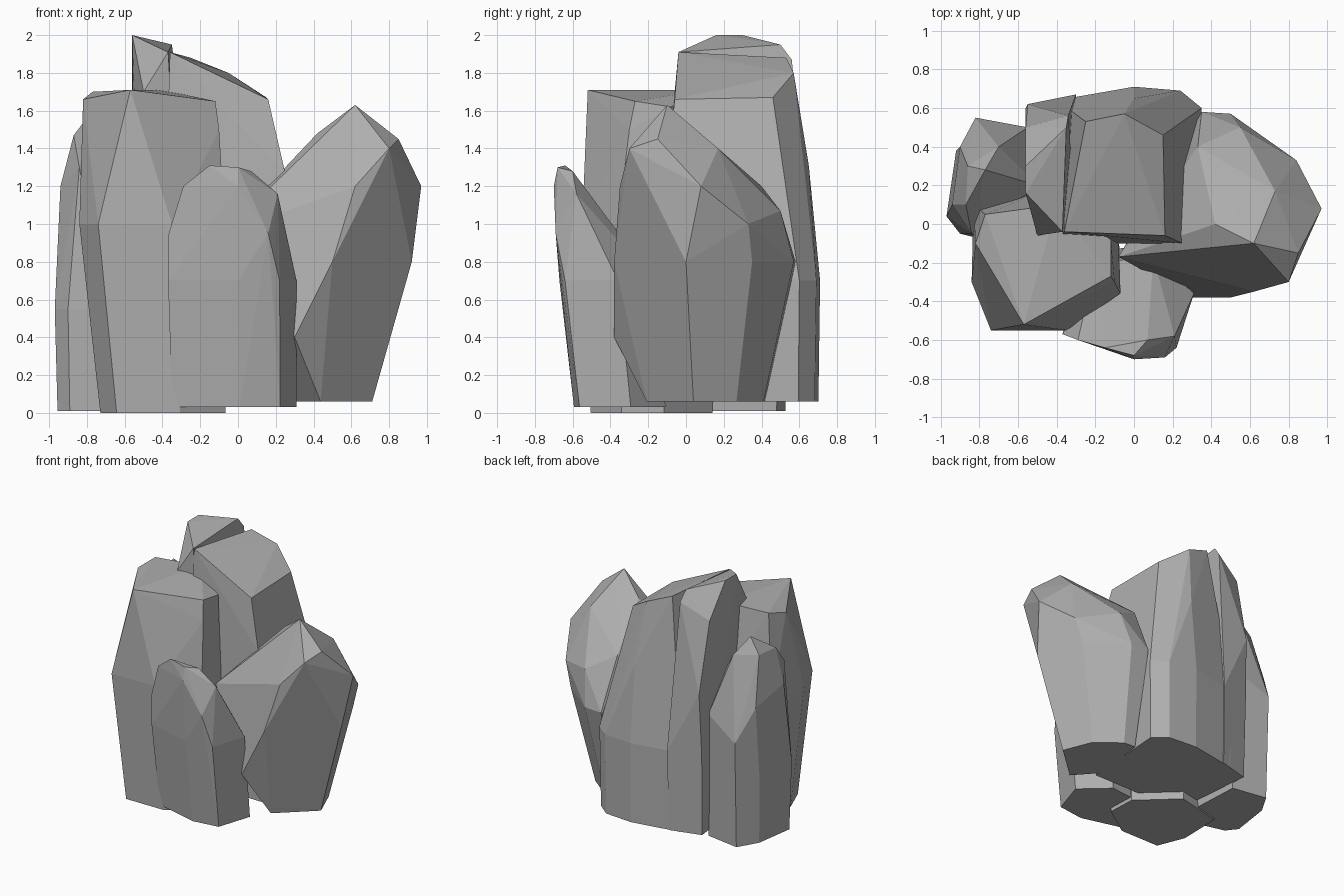
import bpy
import bmesh
from math import radians
from mathutils import Vector

default_cube = bpy.data.objects.get("Cube")
if default_cube:
    bpy.data.objects.remove(default_cube, do_unlink=True)


def make_material(name, grey):
    colour = (grey, grey, grey, 1)
    material = bpy.data.materials.new(name)
    material.use_nodes = True
    material.diffuse_color = colour
    shader = material.node_tree.nodes["Principled BSDF"]
    shader.inputs["Base Color"].default_value = colour
    shader.inputs["Roughness"].default_value = 0.9
    return material


stone = make_material("grey stone", 0.43)


def foot_ring(belt, base, taper, shift):
    """Shrink the belt outline towards its middle and lay it on the ground."""
    outline = [Vector(corner) for corner in belt]
    middle = sum(outline, Vector((0, 0))) / len(outline)
    ring = [middle.lerp(corner, taper) + Vector(shift) for corner in outline]
    return [(corner.x, corner.y, base) for corner in ring]


def make_rock(name, belt, waist, crown, base, taper, shift=(0, 0)):
    """Wrap a faceted boulder around a foot, a belt and its crown corners."""
    corners = foot_ring(belt, base, taper, shift)
    corners += [(x, y, waist) for x, y in belt]
    corners += crown
    mesh = bpy.data.meshes.new(name)
    bm = bmesh.new()
    for corner in corners:
        bm.verts.new(corner)
    hull = bmesh.ops.convex_hull(bm, input=bm.verts[:])
    unused = {item for item in hull["geom_interior"] + hull["geom_unused"]
              if isinstance(item, bmesh.types.BMVert)}
    bmesh.ops.delete(bm, geom=list(unused), context="VERTS")
    # Merge nearly coplanar triangles into broad chiselled facets
    bmesh.ops.dissolve_limit(bm, angle_limit=radians(3),
                             verts=bm.verts[:], edges=bm.edges[:])
    bmesh.ops.recalc_face_normals(bm, faces=bm.faces[:])
    bm.to_mesh(mesh)
    bm.free()
    mesh.materials.append(stone)
    rock = bpy.data.objects.new(name, mesh)
    bpy.context.scene.collection.objects.link(rock)


# Tall flat-topped block at the front
make_rock(
    name="front_tall_rock",
    belt=[(-.74, -.55), (-.35, -.55), (-.07, -.36), (-.08, -.1),
          (-.4, .2), (-.83, .1), (-.84, -.3)],
    waist=1,
    crown=[(-.77, .05, 1.7), (-.82, -.1, 1.66), (-.57, -.52, 1.71),
           (-.4, .1, 1.71), (-.12, -.08, 1.62), (-.12, -.27, 1.65),
           (-.1, -.3, 1.5)],
    base=0, taper=.86, shift=(.06, 0),
)

# Tallest mass at the back, falling away to the right
make_rock(
    name="back_rock",
    belt=[(.3, -.1), (.35, .6), (.24, .69), (0, .71), (-.4, .64),
          (-.4, -.1)],
    waist=.7,
    crown=[(-.36, -.04, 1.91), (-.25, .53, 1.88), (.16, -.06, 1.66),
           (.15, .46, 1.67), (-.05, .57, 1.8), (.25, -.1, 1.27),
           (0, .65, 1.31)],
    base=.06, taper=.97,
)

# Sharp crest split from the back mass by a groove
make_rock(
    name="back_crest",
    belt=[(-.56, .6), (-.3, .67), (-.3, 0), (-.5, 0)],
    waist=.7,
    crown=[(-.56, .16, 2), (-.56, .3, 2), (-.35, .5, 1.95),
           (-.37, -.04, 1.91), (-.5, -.06, 1.7), (-.34, .56, 1.87),
           (-.56, .5, 1.75), (-.55, .62, 1.2)],
    base=.06, taper=.95,
)

# Leaning pointed boulder on the right, with a spur towards the middle
make_rock(
    name="right_rock",
    belt=[(.92, 0), (.78, .35), (.5, .57), (.35, .58), (.25, -.1),
          (.5, -.38)],
    waist=.8,
    crown=[(.62, -.1, 1.63), (.42, 0, 1.48), (.73, .17, 1.4),
           (.33, .4, 1.2), (.55, .5, 1.07), (.85, -.15, 1.45),
           (.8, -.3, 1.4), (.62, -.35, 1.2), (.97, .08, 1.2),
           (.84, .33, 1), (.2, -.1, 1.2), (.3, -.38, .4),
           (-.08, -.17, .95)],
    base=.06, taper=.65, shift=(-.08, -.02),
)

# Short boulder at the very front with a sloping back
make_rock(
    name="front_small_rock",
    belt=[(-.37, -.57), (0, -.67), (.22, -.64), (.31, -.36),
          (.1, -.17), (-.2, -.2)],
    waist=.7,
    crown=[(0, -.68, 1.3), (-.15, -.64, 1.31), (.07, -.6, 1.28),
           (.21, -.58, 1.16), (-.29, -.6, 1.2), (0, -.7, 1.2),
           (-.37, -.57, .94), (.16, -.69, .95)],
    base=.03, taper=.97, shift=(.01, .07),
)

# Rounded slab leaning on the left flank
make_rock(
    name="left_rock",
    belt=[(-.97, .04), (-.9, -.05), (-.7, -.1), (-.5, .1), (-.52, .5),
          (-.82, .55), (-.92, .38)],
    waist=.55,
    crown=[(-.77, .28, 1.6), (-.87, .1, 1.47), (-.86, .3, 1.48),
           (-.7, .4, 1.48), (-.94, .1, 1.2), (-.9, .4, 1.1),
           (-.55, .5, 1), (-.82, .55, .85), (-.84, -.05, 1.3),
           (-.5, .2, 1.25)],
    base=.01, taper=.93,
)
